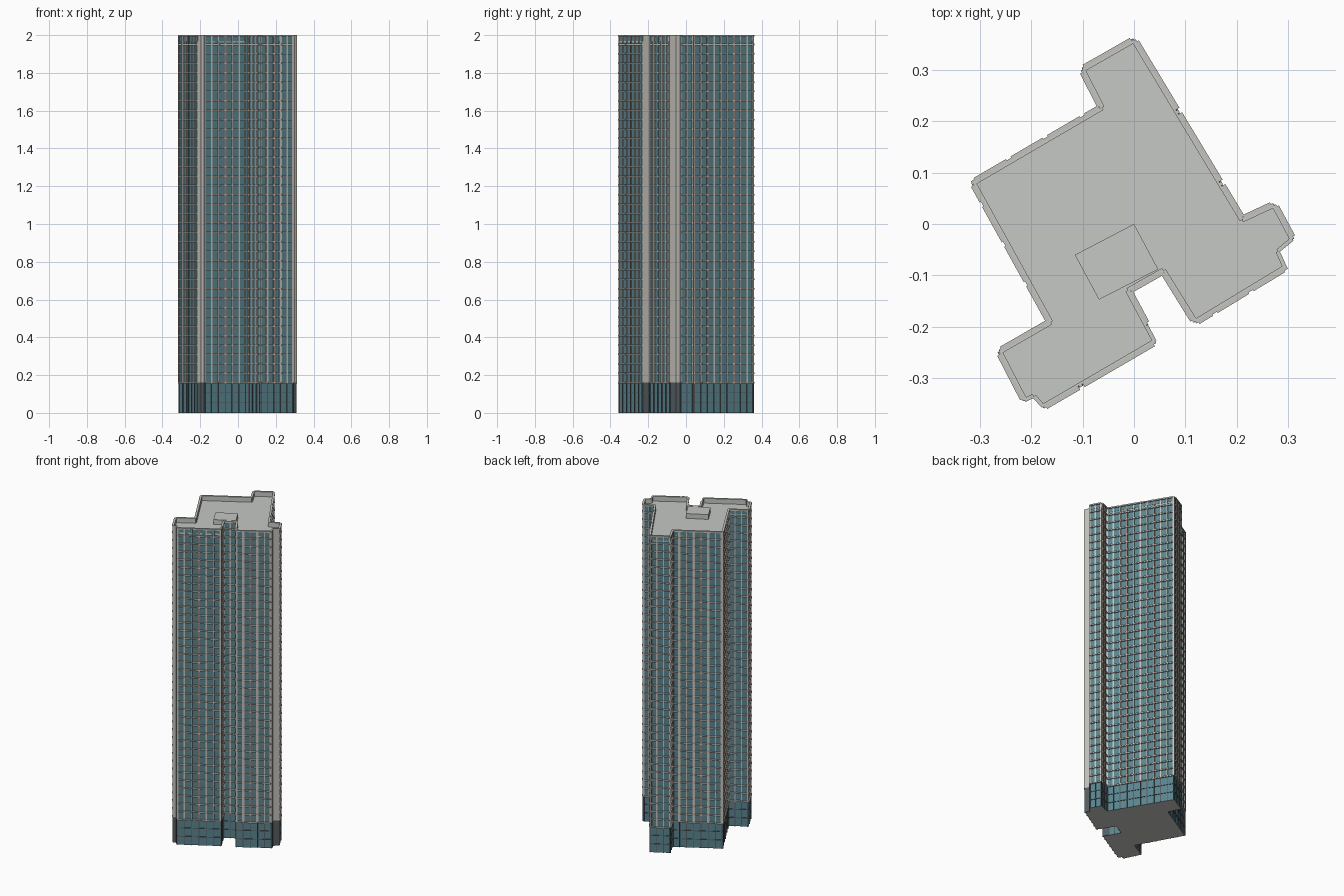
import bpy, bmesh
from mathutils import Vector, Matrix

cube = bpy.data.objects.get("Cube")
if cube:
    bpy.data.objects.remove(cube)


def material(name, rgb):
    m = bpy.data.materials.new(name)
    m.use_nodes = True
    m.diffuse_color = (*rgb, 1)
    m.node_tree.nodes["Principled BSDF"].inputs["Base Color"].default_value = (*rgb, 1)
    return m


GLASS = material("teal glass", (0.10, 0.23, 0.27))
CONCRETE = material("light concrete", (0.56, 0.54, 0.50))
BROWN = material("warm brown panel", (0.30, 0.22, 0.19))
DARK = material("dark grey frame", (0.09, 0.11, 0.12))
ROOF = material("pale grey roof", (0.56, 0.58, 0.55))

TOP, ROOF_Z, PODIUM, FLOORS = 2.0, 1.97, 0.16, 37
PITCH = (TOP - PODIUM) / FLOORS

# Footprint corners, clockwise from the north tip
PLAN = [(0, .357), (.21, .008), (.272, .037), (.308, -.03), (.28, -.053), (.294, -.084),
        (.119, -.19), (.057, -.09), (-.012, -.129), (.041, -.228), (-.177, -.355),
        (-.195, -.335), (-.212, -.343), (-.261, -.248), (-.162, -.191),
        (-.312, .08), (-.062, .226), (-.1, .3)]
PLAN = [Vector(p) for p in PLAN]
# Wall type in the same order: r = ribbon ledges, p = piers, b = blank, e = blank end strip
KINDS = "rrrbbprrerbbrrpprr"


def finish(bm, name, mats):
    me = bpy.data.meshes.new(name)
    bmesh.ops.recalc_face_normals(bm, faces=bm.faces)
    bm.to_mesh(me)
    bm.free()
    for m in mats:
        me.materials.append(m)
    ob = bpy.data.objects.new(name, me)
    bpy.context.collection.objects.link(ob)
    return ob


def prism(name, points, z0, z1, side, cap):
    bm = bmesh.new()
    base = bm.faces.new([bm.verts.new((p.x, p.y, z0)) for p in points])
    ext = bmesh.ops.extrude_face_region(bm, geom=[base])
    for v in ext["geom"]:
        if isinstance(v, bmesh.types.BMVert):
            v.co.z = z1
    bm.normal_update()
    for f in bm.faces:
        f.material_index = 1 if abs(f.normal.z) > 0.5 else 0
    return finish(bm, name, [side, cap])


class Wall:
    """Local frame along one side of the footprint, for adding boxes to it."""

    def __init__(self, a, b):
        d = b - a
        self.length = d.length
        self.a, self.u = a, d.normalized()
        self.n = Vector((-self.u.y, self.u.x))

    def box(self, bm, s0, s1, d0, d1, z0, z1):
        c = self.a + self.u * (s0 + s1) / 2 + self.n * (d0 + d1) / 2
        u, n = self.u * (s1 - s0), self.n * (d1 - d0)
        mat = Matrix(((u.x, n.x, 0, c.x), (u.y, n.y, 0, c.y),
                      (0, 0, z1 - z0, (z0 + z1) / 2), (0, 0, 0, 1)))
        bmesh.ops.create_cube(bm, size=1, matrix=mat)


# Tower body, with glass walls and a roof set below the parapet
prism("tower_body", PLAN, 0, ROOF_Z, GLASS, ROOF)

walls = [Wall(a, b) for a, b in zip(PLAN, PLAN[1:] + PLAN[:1])]
parts = {k: bmesh.new() for k in ("parapet", "floor_ledges", "piers", "mullions",
                                  "brown_panels", "blank_walls", "podium_frames",
                                  "podium_blank_walls", "window_frames")}

for wall, kind in zip(walls, KINDS):
    L = wall.length
    wall.box(parts["parapet"], 0, L, -0.005, 0, ROOF_Z - 0.01, TOP)

    # Blank concrete walls and end strips
    if kind in "be":
        start = 0 if kind == "b" else L - 0.035
        wall.box(parts["blank_walls"], start, L, -0.002, 0.003, PODIUM, TOP)
        wall.box(parts["podium_blank_walls"], start, L, -0.002, 0.003, 0, PODIUM)
        if kind == "b":
            continue
        L = start

    bays = max(1, round(L / 0.042))
    step = L / bays

    # Glass of the parapet level
    wall.box(parts["window_frames"], 0, L, -0.001, 0.001, ROOF_Z, TOP - 0.006)

    # Vertical members between the bays
    for i in range(bays + 1):
        s = min(max(i * step, 0.004), L - 0.004)
        wide = kind == "p" and i % 2 == 0
        if wide:
            wall.box(parts["piers"], s - 0.007, s + 0.007, -0.001, 0.005, PODIUM, TOP)
        elif i % 4 == 3:
            wall.box(parts["brown_panels"], s - 0.005, s + 0.005, -0.001, 0.004, PODIUM, TOP)
        else:
            wall.box(parts["mullions"], s - 0.0035, s + 0.0035, -0.001, 0.004, PODIUM, TOP)
        wall.box(parts["podium_frames"], s - 0.002, s + 0.002, -0.001, 0.004, 0, PODIUM)

    # Floor ledges, in short runs between piers or along the whole wall
    run = 2 if kind == "p" else 4
    for i in range(0, bays, run):
        s0, s1 = i * step + 0.005, min(i + run, bays) * step - 0.005
        for f in range(FLOORS + 1):
            z = min(PODIUM + f * PITCH, TOP - 0.004)
            wall.box(parts["floor_ledges"], s0, s1, -0.001, 0.008, z - 0.004, z + 0.004)
    for f in range(1, 3):
        z = f * PODIUM / 3
        wall.box(parts["podium_frames"], 0, L, -0.001, 0.003, z - 0.002, z + 0.002)

colours = {"parapet": ROOF, "floor_ledges": CONCRETE, "piers": CONCRETE,
           "mullions": CONCRETE, "brown_panels": BROWN, "blank_walls": CONCRETE,
           "podium_frames": DARK, "podium_blank_walls": DARK, "window_frames": GLASS}
for name, bm in parts.items():
    finish(bm, name, [colours[name]])

# Low plant room on the roof
room = [Vector(p) for p in ((0, 0), (.047, -.088), (-.068, -.147), (-.115, -.06))]
prism("roof_plant_room", room, ROOF_Z - 0.005, TOP, ROOF, ROOF)
